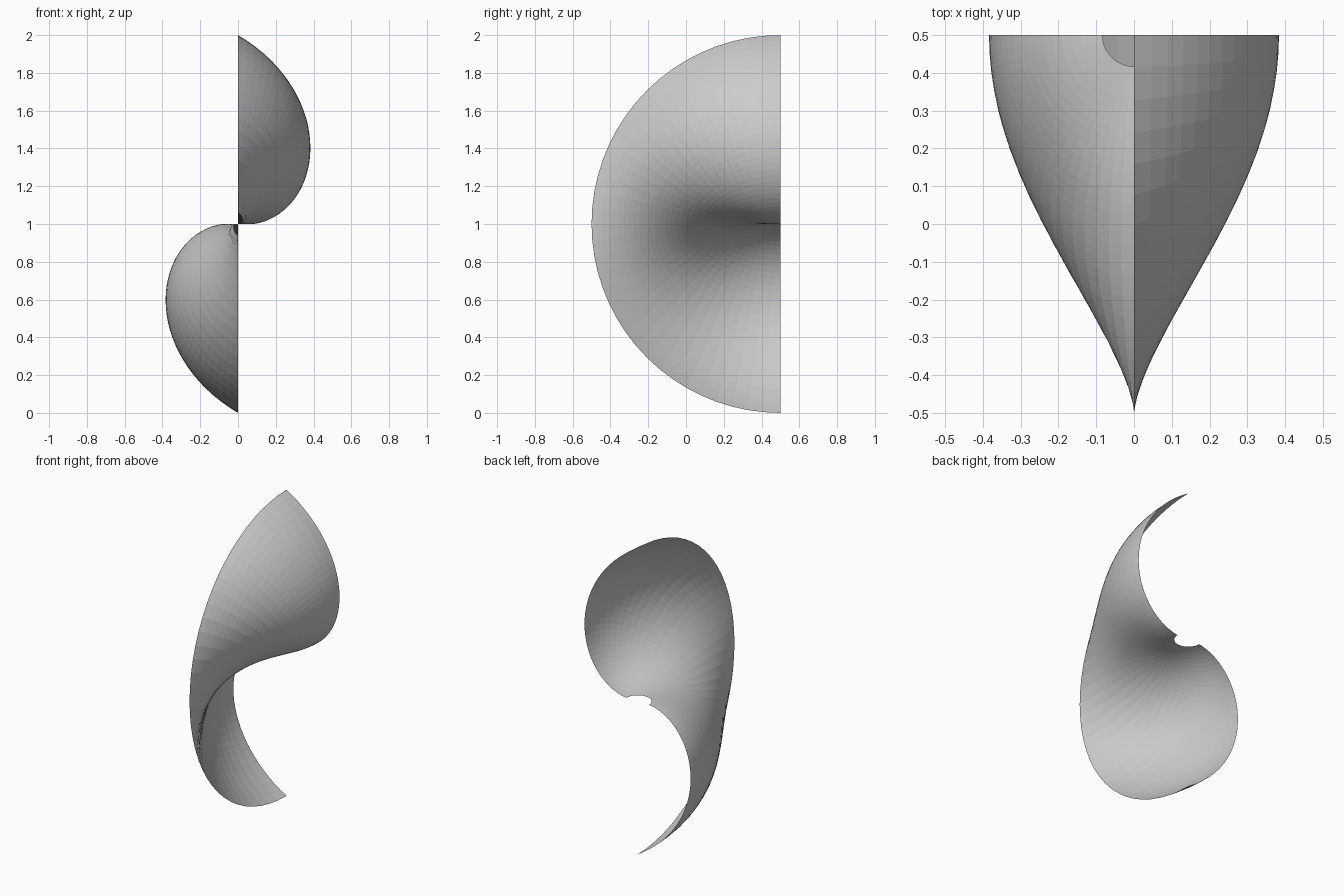
import bpy, bmesh
from math import sin, cos, pi

if "Cube" in bpy.data.objects:
    bpy.data.objects.remove(bpy.data.objects["Cube"])

SEGMENTS = 36      # steps around each half circle
RINGS = 33         # concentric half circles
R_IN, R_OUT = 1 / 12, 1.0

# twisted half disc: each concentric half circle is turned about the y axis,
# from upright at the rim to lying flat at the small central notch
bm = bmesh.new()
rows = []
for i in range(RINGS + 1):
    t = i / RINGS
    r = R_OUT + (R_IN - R_OUT) * t
    turn = t * pi / 2
    row = []
    for j in range(SEGMENTS + 1):
        a = -pi / 2 + pi * j / SEGMENTS
        h = r * sin(a)
        row.append(bm.verts.new((h * sin(turn), 0.5 - r * cos(a), 1 + h * cos(turn))))
    rows.append(row)

for a, b in zip(rows, rows[1:]):
    for j in range(SEGMENTS):
        bm.faces.new((a[j], a[j + 1], b[j + 1], b[j]))

mesh = bpy.data.meshes.new("twisted_half_disc")
bm.to_mesh(mesh)
bm.free()
obj = bpy.data.objects.new("twisted_half_disc", mesh)
bpy.context.collection.objects.link(obj)
